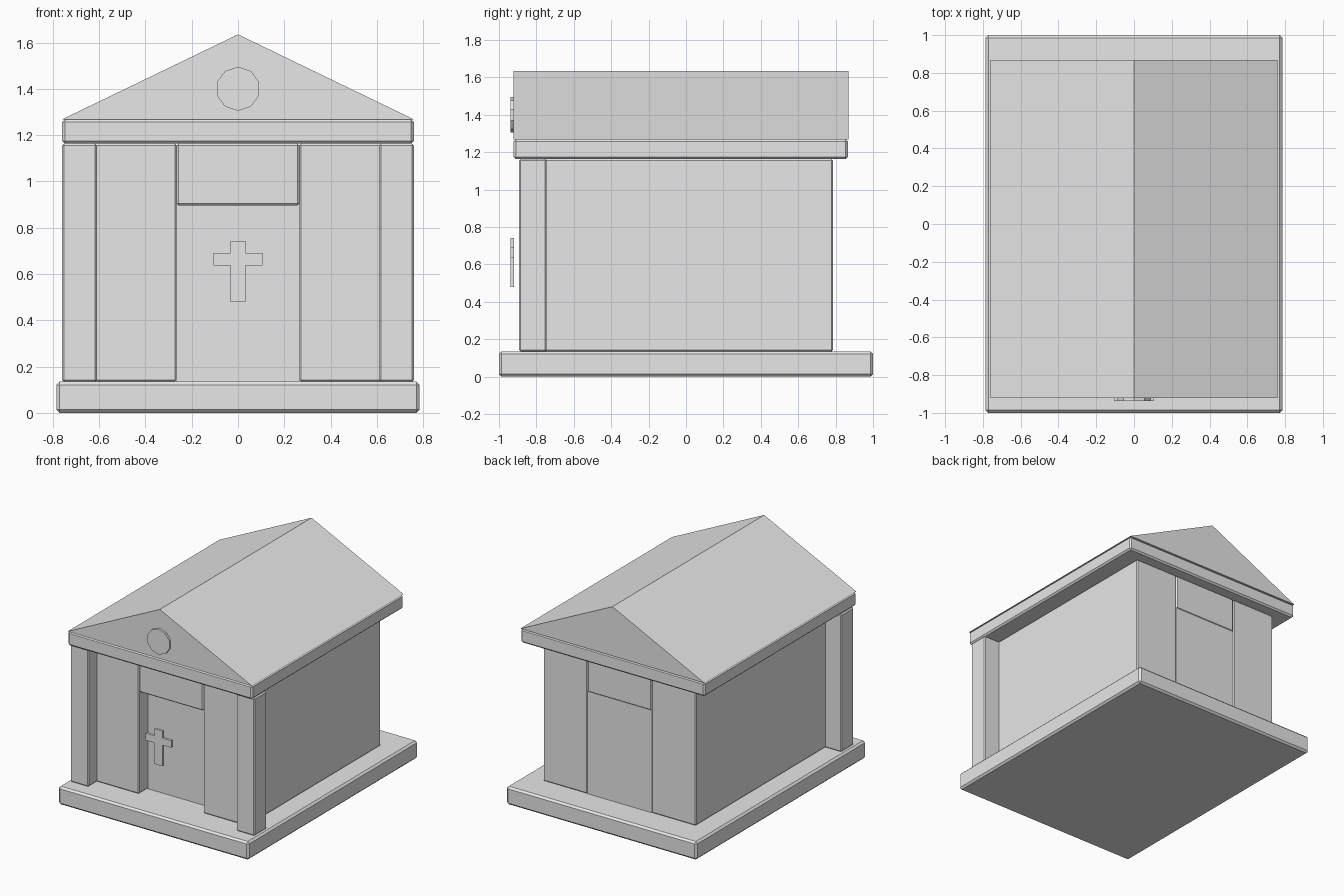
import bpy, bmesh
from mathutils import Matrix

cube = bpy.data.objects.get("Cube")
if cube:
    bpy.data.objects.remove(cube, do_unlink=True)

# Single stone colour
stone = bpy.data.materials.new("grey_stone")
stone.use_nodes = True
stone.diffuse_color = (0.8, 0.8, 0.8, 1)
stone.node_tree.nodes["Principled BSDF"].inputs["Base Color"].default_value = (0.8, 0.8, 0.8, 1)


def finish(name, bm, bevel=0):
    bmesh.ops.recalc_face_normals(bm, faces=bm.faces)
    mesh = bpy.data.meshes.new(name)
    bm.to_mesh(mesh)
    bm.free()
    mesh.materials.append(stone)
    obj = bpy.data.objects.new(name, mesh)
    bpy.context.collection.objects.link(obj)
    if bevel:
        mod = obj.modifiers.new("chamfer", 'BEVEL')
        mod.width = bevel
        mod.segments = 1
    return obj


def block(name, x, y, z, bevel=0.012):
    """Box spanning the given (low, high) ranges."""
    bm = bmesh.new()
    bmesh.ops.create_cube(bm, size=1)
    for v in bm.verts:
        v.co = [(a + b) / 2 + c * (b - a) for (a, b), c in zip((x, y, z), v.co)]
    return finish(name, bm, bevel)


def prism(name, outline, y0, y1):
    """Extrude an x-z outline from y0 to y1."""
    bm = bmesh.new()
    face = bm.faces.new([bm.verts.new((x, y0, z)) for x, z in outline])
    new = bmesh.ops.extrude_face_region(bm, geom=[face])["geom"]
    verts = [g for g in new if isinstance(g, bmesh.types.BMVert)]
    bmesh.ops.translate(bm, verts=verts, vec=(0, y1 - y0, 0))
    return finish(name, bm)


FLOOR, EAVES, LINTEL = 0.135, 1.163, 0.9
FRONT, BACK = -0.79, 0.785

# Plinth
block("plinth", (-0.785, 0.785), (-1, 1), (0, FLOOR), 0.014)

# Side chambers and front pillars, mirrored
for side, s in (("left", 1), ("right", -1)):
    block(side + "_wall", sorted((s * 0.265, s * 0.63)), (FRONT, BACK), (FLOOR, EAVES), 0.008)
    block(side + "_pillar", sorted((s * 0.61, s * 0.76)), (-0.893, -0.745), (FLOOR, EAVES), 0.008)

# Recessed door and the lintel above it
block("door", (-0.265, 0.265), (-0.683, BACK - 0.004), (FLOOR, LINTEL), 0)
block("lintel", (-0.265, 0.265), (FRONT, BACK), (LINTEL - 0.003, EAVES), 0.008)

# Cornice and gabled roof
block("cornice", (-0.76, 0.76), (-0.922, 0.866), (EAVES, 1.268))
prism("roof", [(-0.76, 1.268), (0.76, 1.268), (0, 1.635)], -0.922, 0.868)

# Cross standing in front of the door
half = [(0.033, 0.48), (0.033, 0.637), (0.106, 0.637), (0.106, 0.69), (0.033, 0.69), (0.033, 0.742)]
prism("door_cross", half + [(-x, z) for x, z in reversed(half)], -0.938, -0.92)

# Ten-sided medallion on the gable
bm = bmesh.new()
bmesh.ops.create_cone(bm, cap_ends=True, segments=10, radius1=0.095, radius2=0.095, depth=0.02,
                      matrix=Matrix.Translation((0, -0.928, 1.4)) @ Matrix.Rotation(1.5708, 4, 'X'))
# Put a corner at the top
top = max(bm.verts, key=lambda v: v.co.z)
if abs(top.co.x) > 0.01:
    bmesh.ops.rotate(bm, verts=bm.verts, cent=(0, 0, 1.4), matrix=Matrix.Rotation(0.31416, 3, 'Y'))
finish("gable_medallion", bm)
